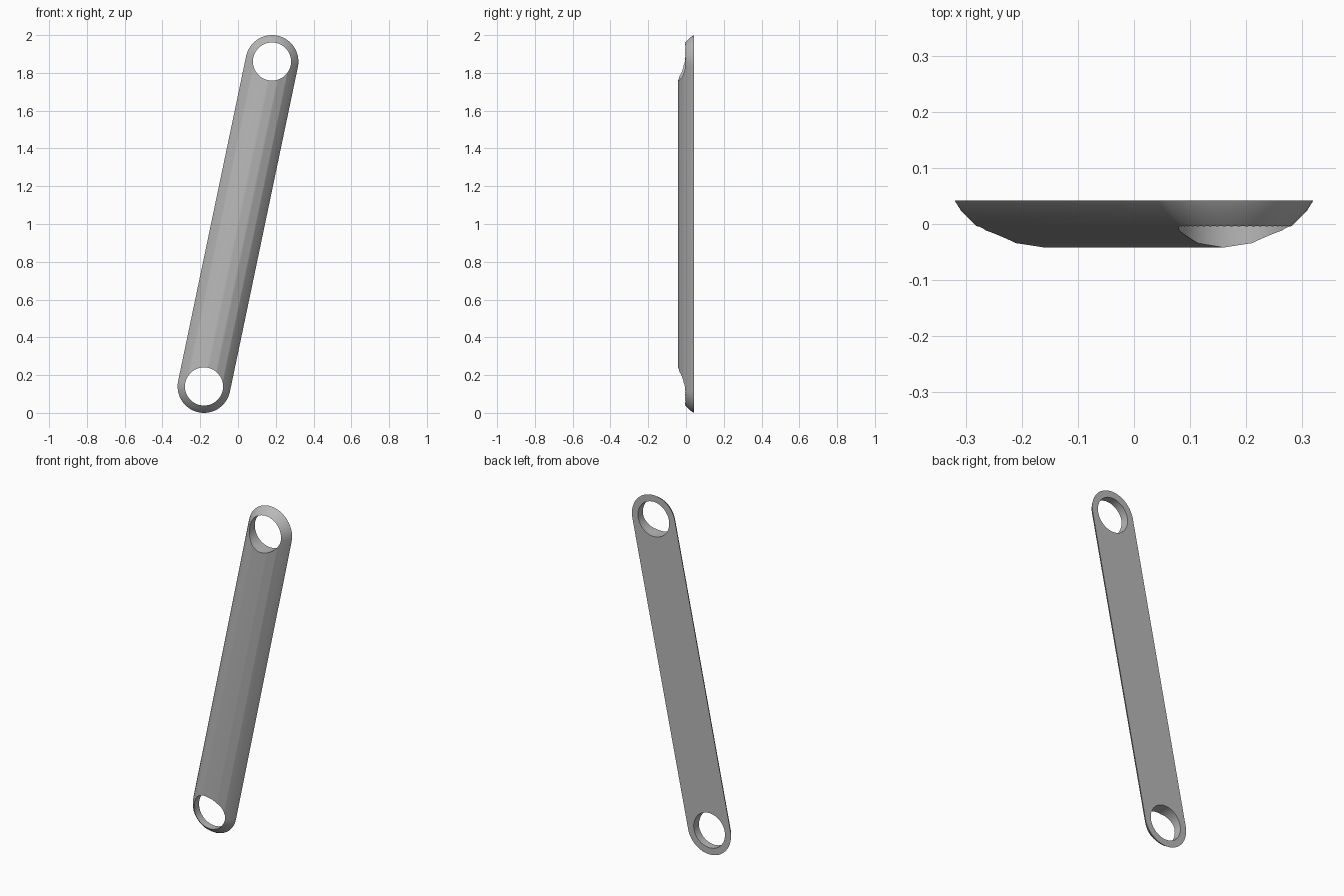
import bpy, bmesh, math
from mathutils import Vector, Matrix

cube = bpy.data.objects.get("Cube")
if cube:
    bpy.data.objects.remove(cube, do_unlink=True)

HALF_X, HALF_Z, MID_Z = 0.18, 0.86, 1.0   # hole centres relative to the middle
RADIUS, HOLE, DEPTH = 0.14, 0.101, 0.084
ARC_R = (RADIUS**2 + DEPTH**2) / (2 * DEPTH)
END_STEPS = 24
lean = math.atan2(HALF_X, HALF_Z)
half_len = math.hypot(HALF_X, HALF_Z)

grey = bpy.data.materials.new("Satin grey")
grey.use_nodes = True
grey.diffuse_color = (0.48, 0.48, 0.48, 1)
grey.node_tree.nodes["Principled BSDF"].inputs["Base Color"].default_value = grey.diffuse_color


def add_object(name, bm):
    mesh = bpy.data.meshes.new(name)
    bm.to_mesh(mesh)
    bm.free()
    obj = bpy.data.objects.new(name, mesh)
    bpy.context.collection.objects.link(obj)
    mesh.materials.append(grey)
    return obj


def stadium(bm, radius, y):
    """Ring of vertices around a rounded bar lying along z."""
    ring = []
    for side in (1, -1):
        for i in range(END_STEPS + 1):
            a = math.pi * i / END_STEPS
            ring.append(bm.verts.new((side * radius * math.cos(a), y,
                                      side * (half_len + radius * math.sin(a)))))
    return ring


# Domed bar: rounded outlines stacked along a circular arc, flat at the back
bm = bmesh.new()
edge_angle = math.asin(RADIUS / ARC_R)
angles = [edge_angle] + [math.radians(d) for d in (54, 36, 18, 0)]
rings = [stadium(bm, ARC_R * math.sin(a), -DEPTH / 2 + ARC_R * (1 - math.cos(a)))
         for a in angles]
bm.faces.new(rings[0])
for low, high in zip(rings, rings[1:]):
    for i in range(len(low)):
        j = (i + 1) % len(low)
        bm.faces.new((low[i], low[j], high[j], high[i]))
bmesh.ops.remove_doubles(bm, verts=bm.verts, dist=1e-5)
bmesh.ops.recalc_face_normals(bm, faces=bm.faces)
tilt = Matrix.Translation((0, 0, MID_Z)) @ Matrix.Rotation(lean, 4, 'Y')
bm.transform(tilt)
bar = add_object("link_bar", bm)

# Round holes through both ends
bpy.context.view_layer.objects.active = bar
bar.select_set(True)
for side in (1, -1):
    bm = bmesh.new()
    place = Matrix.Translation(Vector((side * HALF_X, 0, MID_Z + side * HALF_Z)))
    bmesh.ops.create_cone(bm, cap_ends=True, segments=48, radius1=HOLE, radius2=HOLE,
                          depth=0.4, matrix=place @ Matrix.Rotation(math.pi / 2, 4, 'X'))
    cutter = add_object("hole_cutter", bm)
    cutter.hide_render = True
    cut = bar.modifiers.new("hole", 'BOOLEAN')
    cut.operation = 'DIFFERENCE'
    cut.solver = 'EXACT'
    cut.object = cutter
    bpy.ops.object.modifier_apply(modifier=cut.name)
    bpy.data.objects.remove(cutter, do_unlink=True)

bpy.ops.object.shade_smooth_by_angle(angle=math.radians(30))
